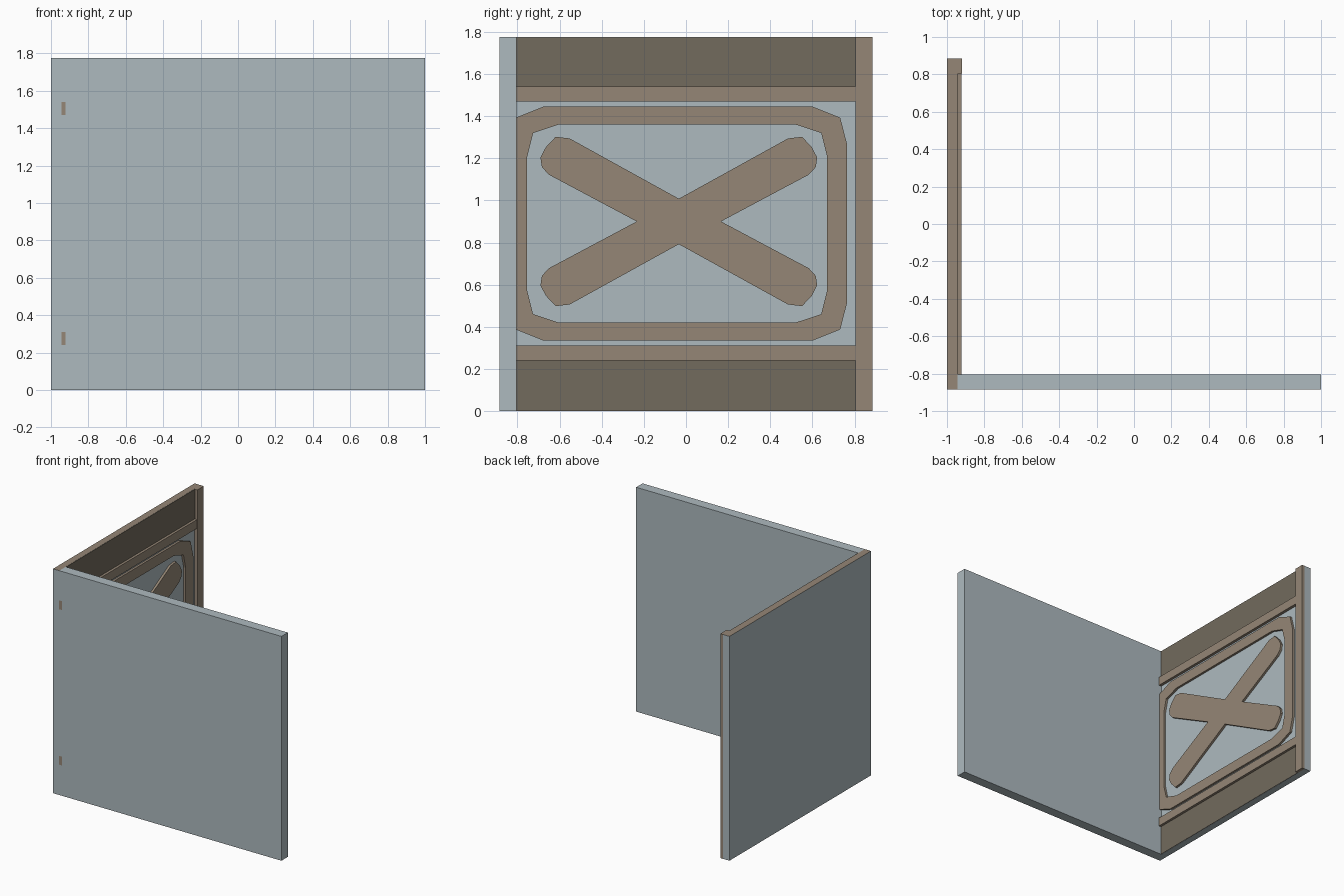
import bpy, bmesh

if "Cube" in bpy.data.objects:
    bpy.data.objects.remove(bpy.data.objects["Cube"])


def material(name, rgb):
    m = bpy.data.materials.new(name)
    m.diffuse_color = (*rgb, 1)
    m.use_nodes = True
    m.node_tree.nodes["Principled BSDF"].inputs["Base Color"].default_value = m.diffuse_color
    return m


brown = material("brown_trim", (0.30, 0.24, 0.18))
dark = material("dark_panel", (0.17, 0.145, 0.11))
grey = material("grey_wall", (0.42, 0.49, 0.52))


def finish(name, bm, *mats):
    bmesh.ops.recalc_face_normals(bm, faces=bm.faces)
    me = bpy.data.meshes.new(name)
    bm.to_mesh(me)
    bm.free()
    for m in mats:
        me.materials.append(m)
    ob = bpy.data.objects.new(name, me)
    bpy.context.collection.objects.link(ob)
    return ob


def box(name, lo, hi, *mats):
    bm = bmesh.new()
    bmesh.ops.create_cube(bm, size=1)
    for v in bm.verts:
        v.co = [lo[i] + (hi[i] - lo[i]) * (v.co[i] + 0.5) for i in range(3)]
    return finish(name, bm, *mats)


def four_way(quarter, cy, cz):
    """Mirror a first-quadrant outline into a closed (y, z) loop."""
    q = list(quarter)
    half = q + [(-a, b) for a, b in reversed(q) if a > 1e-6]
    full = half + [(a, -b) for a, b in reversed(half) if b > 1e-6]
    return [(cy + a, cz + b) for a, b in full]


def extrude_x(bm, faces, depth):
    r = bmesh.ops.extrude_face_region(bm, geom=faces)
    for g in r["geom"]:
        if isinstance(g, bmesh.types.BMVert):
            g.co.x += depth


Y, H = 0.885, 1.775
X0, X1 = -1.0, -0.945      # side wall slab
INNER = -0.805             # inner face of front wall

# Two walls meeting at the corner
box("front_wall", (X1, -Y, 0), (1, INNER, H), grey)
side = box("side_wall", (X0, -Y, 0), (X1, Y, H), grey, brown)
for p in side.data.polygons:
    if p.normal.z > 0.5:
        p.material_index = 1

# Back post and horizontal rails
box("end_post", (X1, 0.805, 0), (-0.92, Y, H), brown)
for name, z0, z1 in (("lower_rail", 0.24, 0.31), ("upper_rail", 1.47, 1.54)):
    box(name, (X1, -Y - 0.001, z0), (-0.922, 0.81, z1), brown)

# Recessed dark panels above and below the rails
for name, z0, z1 in (("lower_panel", 0.001, 0.24), ("upper_panel", 1.54, H - 0.001)):
    box(name, (X1, INNER, z0), (-0.942, 0.805, z1), dark)

# Chamfered frame ring
outer = four_way([(0.803, 0.375), (0.77, 0.503), (0.64, 0.555)], -0.038, 0.89)
inner = four_way([(0.712, 0.318), (0.684, 0.43), (0.563, 0.47)], -0.042, 0.89)
bm = bmesh.new()
o = [bm.verts.new((X1, *p)) for p in outer]
i = [bm.verts.new((X1, *p)) for p in inner]
n = len(o)
faces = [bm.faces.new((o[k], o[(k + 1) % n], i[(k + 1) % n], i[k])) for k in range(n)]
extrude_x(bm, faces, 0.018)
finish("frame_ring", bm, brown)

# Cross brace with rounded arm ends
arm = [(0.20, 0), (0.617, 0.222), (0.65, 0.258), (0.657, 0.303),
       (0.632, 0.352), (0.585, 0.402), (0.518, 0.394), (0, 0.108)]
bm = bmesh.new()
f = bm.faces.new([bm.verts.new((X1, *p)) for p in four_way(arm, -0.034, 0.9)])
extrude_x(bm, [f], 0.018)
finish("cross_brace", bm, brown)
